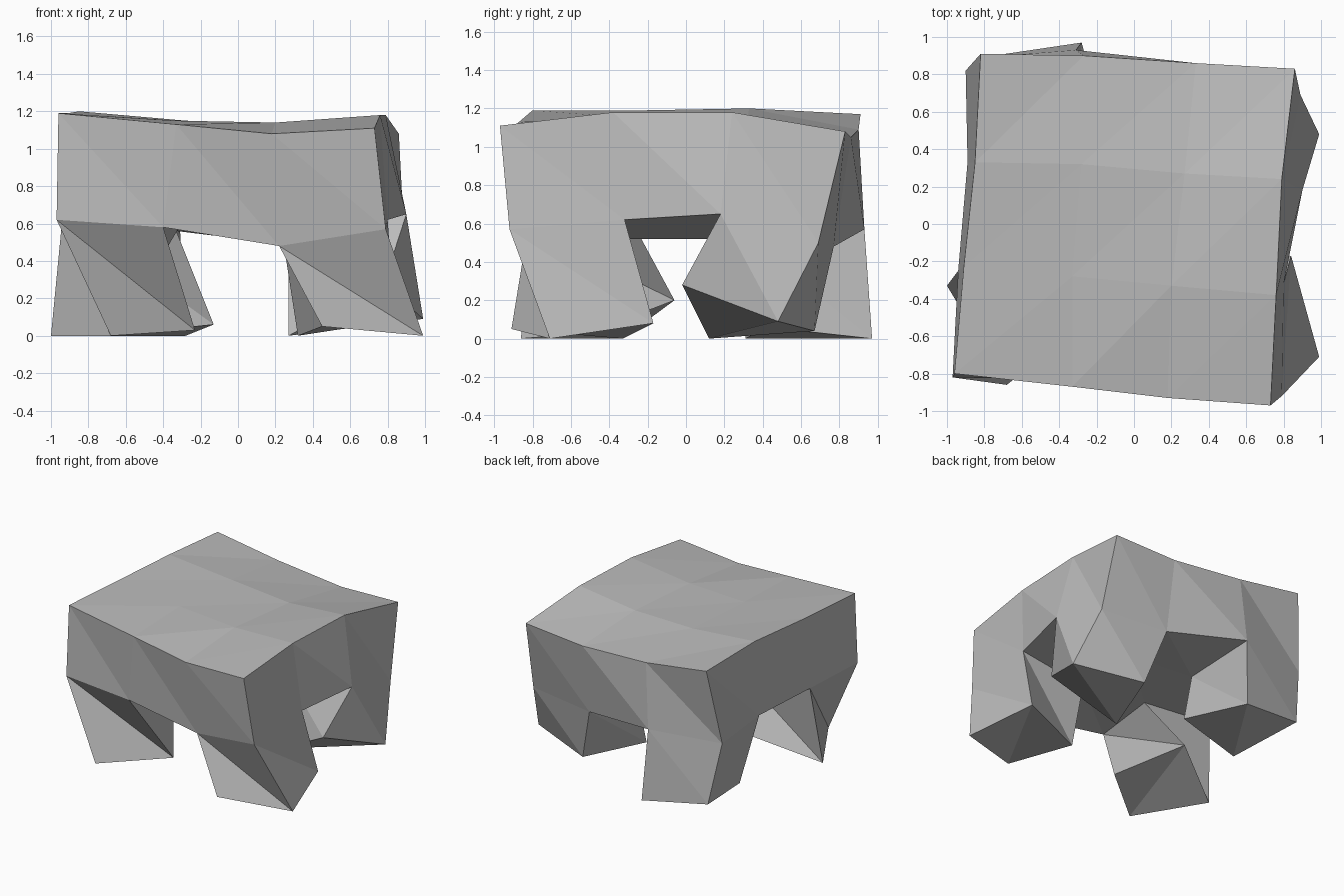
import bpy
import bmesh

cube = bpy.data.objects.get("Cube")
if cube:
    bpy.data.objects.remove(cube, do_unlink=True)

# One plain grey for the whole stool
grey = bpy.data.materials.new("stone_grey")
grey.use_nodes = True
colour = (0.5, 0.5, 0.5, 1.0)
grey.diffuse_color = colour
grey.node_tree.nodes["Principled BSDF"].inputs["Base Color"].default_value = colour

# Regular grid lines of the block, before the corners are pushed around
LINES = (-0.85, -0.28, 0.28, 0.85)
LAST = len(LINES) - 1
STEP = 0.01

# Nudges in steps of STEP; one row per grid line, front to back, each from -x to +x
SEAT_TOP = (
    ((-11, 5, 4), (-5, -2, -2), (-10, -8, -7), (-12, -12, -4)),
    ((-6, 5, 4), (-5, 0, 0), (-8, -5, -1), (-9, -10, 3)),
    ((0, 5, 5), (0, 4, 0), (-1, -1, -2), (-6, -4, 3)),
    ((3, 6, 2), (1, 5, -6), (5, 1, -10), (1, -2, -7)),
)
UNDERSIDE = (
    ((-12, 3, 5), (-12, 2, 1), (-6, 1, -9), (-6, -7, 0)),
    ((-9, 3, 5), (-4, 2, 0), (-4, -2, -5), (-5, -4, 5)),
    ((-4, 5, 4), (-5, -1, -1), (-1, -1, -5), (5, -10, 8)),
    ((-5, -3, 0), (-3, 8, 0), (5, -8, -9), (4, -16, -7)),
)
FEET = (
    ((17, -1, 0), (5, 35, 3), (17, -6, 5), (14, 14, 0)),
    ((-15, -5, 0), (-26, 22, 20), (4, -5, 0), (-1, 11, 8)),
    ((15, 3, 0), (15, 14, 6), (-1, -16, 0), (-7, -30, 28)),
    ((3, 4, 8), (0, 12, 0), (18, -18, 4), (14, -37, 9)),
)

bm = bmesh.new()


def layer(height, nudges):
    """Make a grid of points at one height and return it by (column, row)."""
    points = {}
    for row, y in enumerate(LINES):
        for column, x in enumerate(LINES):
            dx, dy, dz = (n * STEP for n in nudges[row][column])
            points[column, row] = bm.verts.new((x + dx, y + dy, height + dz))
    return points


def cell_ring(column, row):
    """Corners of one grid cell, anticlockwise from above."""
    return [(column, row), (column + 1, row),
            (column + 1, row + 1), (column, row + 1)]


def cap(points, column, row, facing_up):
    """Close one grid cell with two triangles."""
    a, b, c, d = (points[key] for key in cell_ring(column, row))
    for face in ((a, b, c), (a, c, d)):
        bm.faces.new(face if facing_up else face[::-1])


def walls(upper, lower, ring):
    """Join two layers around a ring with triangulated walls."""
    for here, after in zip(ring, ring[1:] + ring[:1]):
        bm.faces.new((upper[here], lower[here], lower[after]))
        bm.faces.new((upper[here], lower[after], upper[after]))


top = layer(1.15, SEAT_TOP)
under = layer(0.57, UNDERSIDE)
feet = layer(0.0, FEET)

# Seat block: outer walls all the way round
span = range(LAST)
outline = ([(i, 0) for i in span] + [(LAST, i) for i in span]
           + [(LAST - i, LAST) for i in span] + [(0, LAST - i) for i in span])
walls(top, under, outline)

# Seat surface, underside and the four corner legs
ends = (0, LAST - 1)
for column in span:
    for row in span:
        cap(top, column, row, True)
        if column in ends and row in ends:
            walls(under, feet, cell_ring(column, row))
            cap(feet, column, row, False)
        else:
            cap(under, column, row, False)

mesh = bpy.data.meshes.new("stool")
bm.to_mesh(mesh)
bm.free()
mesh.materials.append(grey)
stool = bpy.data.objects.new("stool", mesh)
bpy.context.collection.objects.link(stool)
